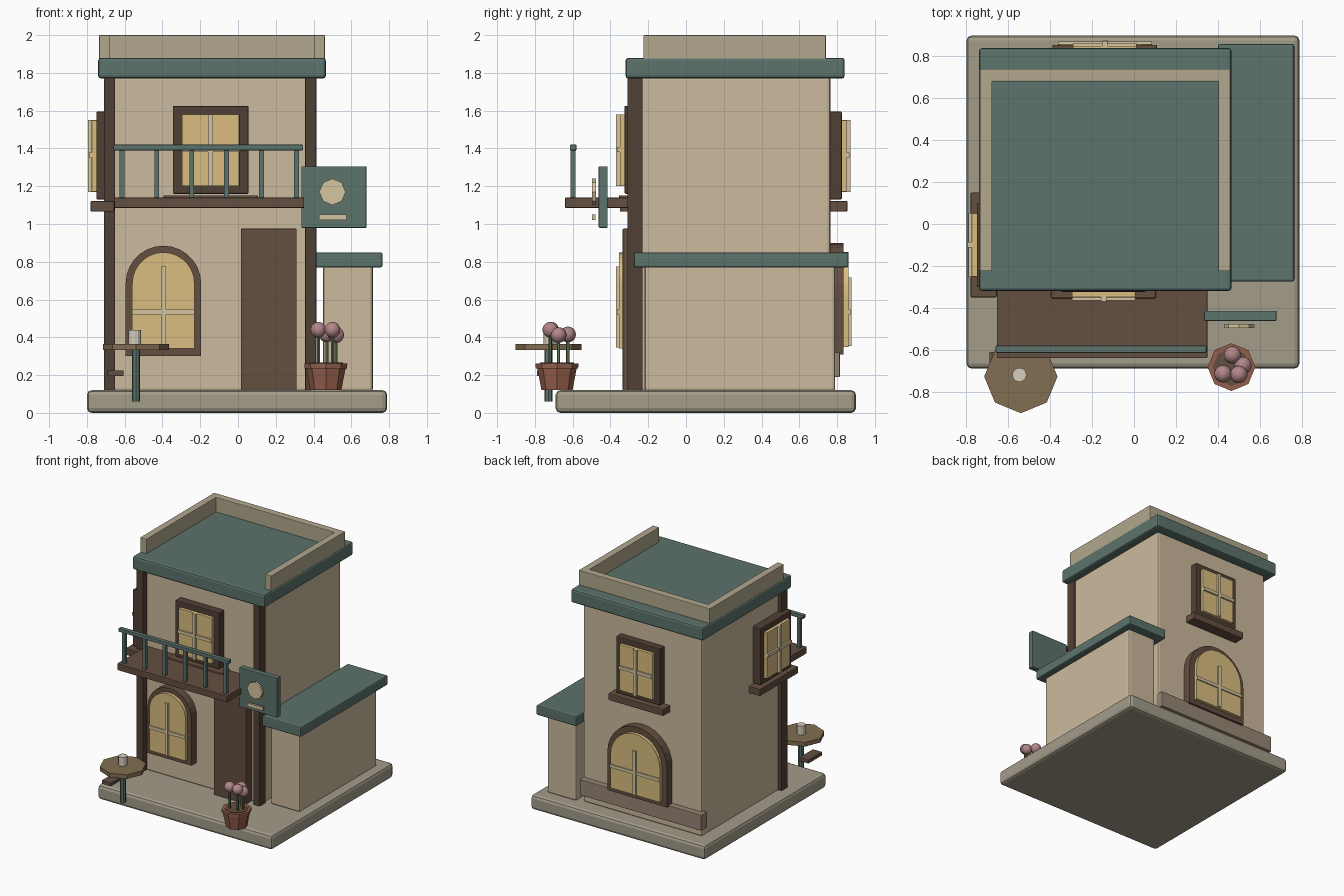
import bpy, bmesh, math
from mathutils import Matrix, Vector

if "Cube" in bpy.data.objects:
    bpy.data.objects.remove(bpy.data.objects["Cube"])


def lin(c):
    c /= 255
    return c / 12.92 if c <= 0.04045 else ((c + 0.055) / 1.055) ** 2.4


def mat(name, r, g, b):
    m = bpy.data.materials.new(name)
    m.diffuse_color = (lin(r), lin(g), lin(b), 1)
    m.use_nodes = True
    m.node_tree.nodes["Principled BSDF"].inputs["Base Color"].default_value = m.diffuse_color
    return m


WALL = mat("plaster", 203, 186, 158)
GREEN = mat("green_paint", 92, 115, 108)
DARK = mat("dark_timber", 80, 64, 53)
BROWN = mat("brown_wood", 99, 78, 64)
STONE = mat("stone", 163, 156, 138)
CAP = mat("parapet_plaster", 178, 168, 142)
GLASS = mat("warm_glass", 218, 189, 128)
CREAM = mat("cream", 214, 197, 160)
LEDGE = mat("ledge_plaster", 150, 134, 116)
TABLE = mat("table_wood", 130, 110, 82)
CLAY = mat("clay", 150, 96, 76)
PINK = mat("petals", 178, 134, 136)
LEAF = mat("stem_green", 100, 122, 84)
CUP = mat("cup_white", 215, 205, 190)


def finish(name, bm, material, tf=None, bevel=0):
    bmesh.ops.recalc_face_normals(bm, faces=bm.faces[:])
    if tf:
        bm.transform(tf)
    me = bpy.data.meshes.new(name)
    bm.to_mesh(me)
    bm.free()
    me.materials.append(material)
    ob = bpy.data.objects.new(name, me)
    bpy.context.collection.objects.link(ob)
    if bevel:
        b = ob.modifiers.new("bevel", 'BEVEL')
        b.width = bevel
        b.segments = 2
    return ob


def box(name, x0, x1, y0, y1, z0, z1, material, bevel=0.004, tf=None):
    bm = bmesh.new()
    bmesh.ops.create_cube(bm, size=1)
    bm.transform(Matrix.Translation(((x0 + x1) / 2, (y0 + y1) / 2, (z0 + z1) / 2))
                 @ Matrix.Diagonal((x1 - x0, y1 - y0, z1 - z0, 1)))
    return finish(name, bm, material, tf, bevel)


def cyl(name, x, y, z0, z1, r0, r1, material, n=8, tf=None):
    bm = bmesh.new()
    bmesh.ops.create_cone(bm, cap_ends=True, segments=n, radius1=r0, radius2=r1, depth=z1 - z0)
    bm.transform(Matrix.Translation((x, y, (z0 + z1) / 2)))
    return finish(name, bm, material, tf)


def arch(name, r, z0, spring, y0, y1, material, tf):
    # round-topped panel, extruded from y1 forward to y0
    pts = [(-r, z0), (r, z0)] + [(r * math.cos(math.pi * i / 14), spring + r * math.sin(math.pi * i / 14))
                                 for i in range(15)]
    bm = bmesh.new()
    f = bm.faces.new([bm.verts.new((x, y1, z)) for x, z in pts])
    ext = bmesh.ops.extrude_face_region(bm, geom=[f])
    bmesh.ops.translate(bm, vec=(0, y0 - y1, 0),
                        verts=[v for v in ext["geom"] if isinstance(v, bmesh.types.BMVert)])
    return finish(name, bm, material, tf)


def place(x, y, z, turn):
    return Matrix.Translation((x, y, z)) @ Matrix.Rotation(math.radians(turn), 4, 'Z')


def muntins(name, tf, w, z0, z1, zh):
    box(name + "_upright_bar", -0.013, 0.013, -0.11, -0.08, z0, z1, CREAM, 0, tf)
    box(name + "_cross_bar", -w, w, -0.105, -0.08, zh - 0.013, zh + 0.013, CREAM, 0, tf)


def square_window(name, tf):
    # local: wall at y=0, facing -y, z=0 at frame bottom
    box(name + "_frame", -0.2, 0.2, -0.065, 0.02, 0, 0.465, DARK, 0.006, tf)
    box(name + "_glass", -0.152, 0.152, -0.09, -0.05, 0.04, 0.42, GLASS, 0.003, tf)
    box(name + "_sill", -0.25, 0.25, -0.095, 0.03, -0.065, -0.008, BROWN, 0.006, tf)
    muntins(name, tf, 0.152, 0.04, 0.42, 0.235)


def arch_window(name, tf, r, z0, spring, edge):
    arch(name + "_frame", r, z0, spring, -0.068, 0.02, BROWN, tf)
    arch(name + "_glass", r - edge, z0 + 0.04, spring, -0.095, -0.05, GLASS, tf)
    muntins(name, tf, r - edge, z0 + 0.045, spring + 0.09, 0.535)


# base and building masses
box("base_slab", -0.8, 0.79, -0.69, 0.9, 0, 0.12, STONE, 0.025)
box("main_walls", -0.68, 0.40, -0.26, 0.765, 0.115, 1.78, WALL, 0.015)
box("annex_walls", 0.45, 0.715, -0.22, 0.79, 0.115, 0.78, WALL, 0.015)
box("annex_roof", 0.40, 0.765, -0.275, 0.86, 0.77, 0.85, GREEN, 0.01)
box("back_ledge", -0.71, 0.40, 0.74, 0.815, 0.19, 0.32, LEDGE)

# roof and parapet open at the front
box("main_roof", -0.74, 0.465, -0.32, 0.84, 1.77, 1.88, GREEN, 0.015)
box("parapet_back", -0.735, 0.46, 0.68, 0.74, 1.87, 2.0, CAP)
for side, x in (("left", -0.735), ("right", 0.402)):
    box("parapet_" + side, x, x + 0.058, -0.225, 0.69, 1.87, 2.0, CAP)

# corner timbers and door
for side, x in (("left", -0.68), ("right", 0.385)):
    box("corner_post_" + side, x - 0.03, x + 0.03, -0.31, -0.23, 0.12, 1.775, DARK)
box("door", 0.015, 0.31, -0.335, -0.24, 0.12, 0.975, BROWN)

# windows
square_window("front_window", place(-0.145, -0.26, 1.16, 0))
square_window("back_window", place(-0.14, 0.76, 1.13, 180))
square_window("side_window", place(-0.685, -0.1, 1.13, -90))
arch_window("front_arch_window", place(-0.395, -0.26, 0, 0), 0.2, 0.30, 0.685, 0.035)
arch_window("back_arch_window", place(-0.138, 0.765, 0, 180), 0.272, 0.31, 0.628, 0.047)

# balcony
box("balcony_floor", -0.655, 0.35, -0.64, -0.25, 1.085, 1.14, BROWN)
box("balcony_rail", -0.66, 0.345, -0.615, -0.58, 1.39, 1.42, GREEN)
for i in range(6):
    x = -0.615 + 0.185 * i
    box(f"baluster_{i}", x - 0.013, x + 0.013, -0.612, -0.586, 1.13, 1.4, GREEN, 0)

# hanging sign with plain disc and bar
box("sign_board", 0.335, 0.68, -0.462, -0.415, 0.98, 1.305, GREEN)
cyl("sign_disc", 0, 0, -0.01, 0.01, 0.07, 0.07, CREAM, 8,
    Matrix.Translation((0.5, -0.487, 1.17)) @ Matrix.Rotation(math.pi / 2, 4, 'X'))
box("sign_bar", 0.43, 0.575, -0.497, -0.48, 1.022, 1.05, CREAM, 0)

# table, cup and seat
cyl("table_top", -0.54, -0.728, 0.332, 0.366, 0.175, 0.175, TABLE)
cyl("table_leg", -0.54, -0.728, 0.06, 0.34, 0.022, 0.022, GREEN)
cyl("cup", -0.547, -0.72, 0.366, 0.44, 0.034, 0.034, CUP, 12)
box("seat", -0.69, -0.605, -0.79, -0.61, 0.195, 0.225, BROWN)

# flower pot
PX, PY = 0.465, -0.683
cyl("pot", PX, PY, 0.12, 0.25, 0.082, 0.107, CLAY)
cyl("pot_rim", PX, PY, 0.235, 0.262, 0.112, 0.114, CLAY)
cyl("soil", PX, PY, 0.255, 0.266, 0.09, 0.09, BROWN)
for i, (x, y, z) in enumerate([(0.425, -0.715, 0.44), (0.5, -0.718, 0.44),
                               (0.52, -0.675, 0.412), (0.47, -0.625, 0.415)]):
    cyl(f"stem_{i}", x, y, 0.25, z, 0.009, 0.009, LEAF, 6)
    bm = bmesh.new()
    bmesh.ops.create_uvsphere(bm, u_segments=14, v_segments=10, radius=0.042)
    bm.transform(Matrix.Translation((x, y, z)))
    for f in bm.faces:
        f.smooth = True
    finish(f"flower_{i}", bm, PINK)
